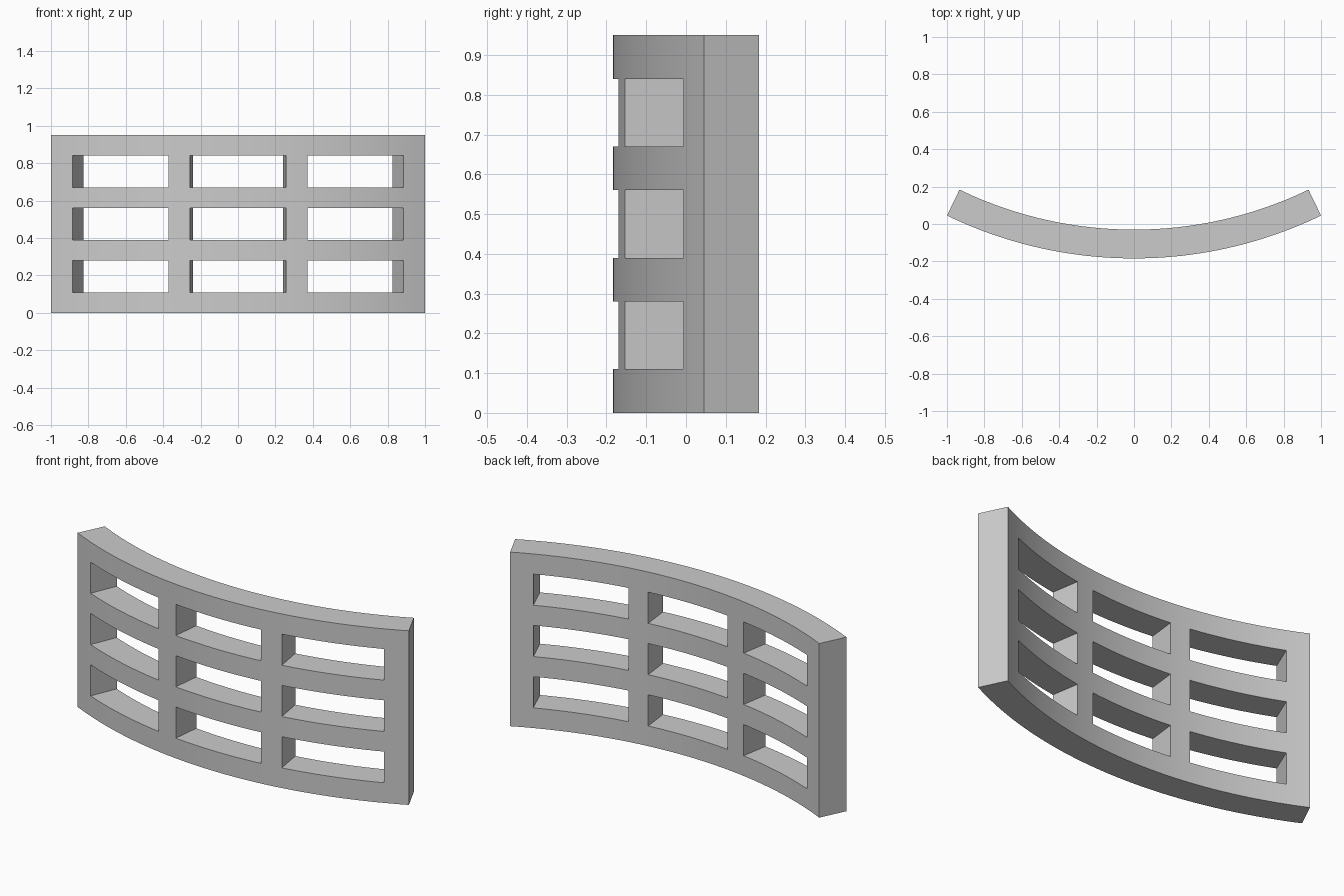
import bpy, bmesh, math

if "Cube" in bpy.data.objects:
    bpy.data.objects.remove(bpy.data.objects["Cube"])

R_OUT, R_IN, CY, H = 2.298, 2.144, 2.114, 0.95
Z = [0, 0.11, 0.28, 0.39, 0.56, 0.67, 0.84, H]
EDGES = [math.asin(x / R_OUT) for x in (-1, -0.886, -0.372, -0.257, 0.257, 0.372, 0.886, 1)]

# Angular columns: bars get 3 steps, window bays 12
angles, bay = [EDGES[0]], []
for i in range(7):
    n = 12 if i % 2 else 3
    for k in range(1, n + 1):
        angles.append(EDGES[i] + (EDGES[i + 1] - EDGES[i]) * k / n)
        bay.append(i % 2 == 1)


def solid(i, j):
    if not (0 <= i < len(bay) and 0 <= j < 7):
        return False
    return not (bay[i] and j % 2 == 1)


bm = bmesh.new()
cache = {}


def v(i, j, k):
    if (i, j, k) not in cache:
        r, a = (R_OUT, R_IN)[k], angles[i]
        cache[i, j, k] = bm.verts.new((r * math.sin(a), CY - r * math.cos(a), Z[j]))
    return cache[i, j, k]


def quad(*keys):
    bm.faces.new([v(*k) for k in keys])


# Curved grille: front and back skins, plus walls wherever a cell borders a gap
for i in range(len(bay)):
    for j in range(7):
        if not solid(i, j):
            continue
        quad((i, j, 0), (i + 1, j, 0), (i + 1, j + 1, 0), (i, j + 1, 0))
        quad((i, j, 1), (i, j + 1, 1), (i + 1, j + 1, 1), (i + 1, j, 1))
        if not solid(i - 1, j):
            quad((i, j, 0), (i, j + 1, 0), (i, j + 1, 1), (i, j, 1))
        if not solid(i + 1, j):
            quad((i + 1, j, 0), (i + 1, j, 1), (i + 1, j + 1, 1), (i + 1, j + 1, 0))
        if not solid(i, j - 1):
            quad((i, j, 0), (i, j, 1), (i + 1, j, 1), (i + 1, j, 0))
        if not solid(i, j + 1):
            quad((i, j + 1, 0), (i + 1, j + 1, 0), (i + 1, j + 1, 1), (i, j + 1, 1))
bmesh.ops.recalc_face_normals(bm, faces=bm.faces[:])

mesh = bpy.data.meshes.new("curved_grille")
bm.to_mesh(mesh)
bm.free()
grille = bpy.data.objects.new("curved_grille", mesh)
bpy.context.collection.objects.link(grille)

# Single plain grey
mat = bpy.data.materials.new("light grey")
mat.diffuse_color = (0.6, 0.6, 0.6, 1)
mat.use_nodes = True
mat.node_tree.nodes["Principled BSDF"].inputs["Base Color"].default_value = mat.diffuse_color
mesh.materials.append(mat)

bpy.context.view_layer.objects.active = grille
grille.select_set(True)
bpy.ops.object.shade_smooth_by_angle(angle=math.radians(30))
